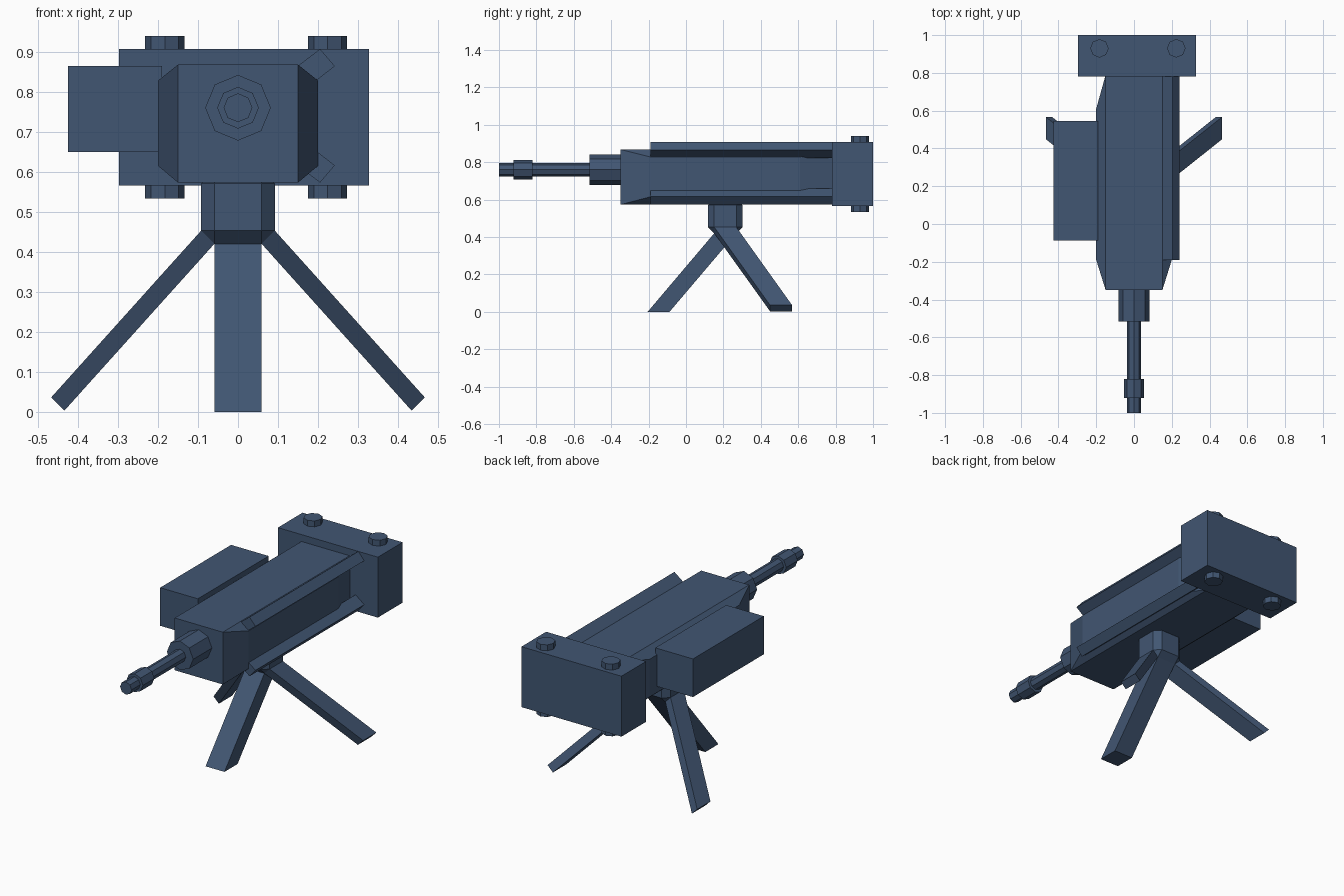
import bpy, bmesh, math
from mathutils import Matrix

if "Cube" in bpy.data.objects:
    bpy.data.objects.remove(bpy.data.objects["Cube"])

paint = bpy.data.materials.new("slate_blue_paint")
paint.diffuse_color = (0.053, 0.093, 0.17, 1)
paint.use_nodes = True
paint.node_tree.nodes["Principled BSDF"].inputs["Base Color"].default_value = paint.diffuse_color


def finish(name, bm):
    bmesh.ops.recalc_face_normals(bm, faces=bm.faces)
    mesh = bpy.data.meshes.new(name)
    bm.to_mesh(mesh)
    bm.free()
    mesh.materials.append(paint)
    ob = bpy.data.objects.new(name, mesh)
    bpy.context.collection.objects.link(ob)
    return ob


def loft(name, rings):
    """Skin a solid through rings holding equal numbers of points."""
    bm = bmesh.new()
    loops = [[bm.verts.new(p) for p in ring] for ring in rings]
    n = len(loops[0])
    for a, b in zip(loops, loops[1:]):
        for i in range(n):
            j = (i + 1) % n
            bm.faces.new((a[i], a[j], b[j], b[i]))
    bm.faces.new(loops[0])
    bm.faces.new(loops[-1])
    return finish(name, bm)


def side_rect(x, y0, y1, z0, z1):
    return [(x, y0, z0), (x, y1, z0), (x, y1, z1), (x, y0, z1)]


def box(name, x0, x1, y0, y1, z0, z1):
    return loft(name, [side_rect(x, y0, y1, z0, z1) for x in (x0, x1)])


def octagon(name, r, length, matrix):
    bm = bmesh.new()
    bmesh.ops.create_cone(bm, cap_ends=True, segments=8, radius1=r, radius2=r,
                          depth=length, matrix=matrix)
    return finish(name, bm)


# Receiver body with tapered side bulges
full = (-0.35, 0.79, 0.573, 0.868)
bulge = (-0.19, 0.61, 0.615, 0.828)
loft("receiver_body", [side_rect(-0.2, *bulge), side_rect(-0.15, *full),
                       side_rect(0.15, *full), side_rect(0.2, *bulge)])

# Rear block and its bolts
box("rear_block", -0.297, 0.327, 0.78, 1.0, 0.566, 0.907)
for side, x in (("left", -0.183), ("right", 0.224)):
    octagon("rear_bolt_" + side, 0.049, 0.407, Matrix.Translation((x, 0.93, 0.7365)))

# Ammunition box on the side
box("ammo_box", -0.425, -0.19, -0.087, 0.545, 0.65, 0.865)

# Barrel, collar and muzzle ring along y
for name, r, y0, y1 in (("barrel", 0.036, -1.0, -0.34),
                        ("barrel_collar", 0.082, -0.517, -0.34),
                        ("muzzle_ring", 0.052, -0.922, -0.82)):
    octagon(name, r, y1 - y0, Matrix.Translation((0, (y0 + y1) / 2, 0.76))
            @ Matrix.Rotation(math.pi / 2, 4, 'X'))

# Tilted side rails, the lower one mirrored
section = [(0.205, 0.907), (0.242, 0.864), (0.188, 0.822), (0.15, 0.865)]
for name, flip in (("upper_side_rail", False), ("lower_side_rail", True)):
    loft(name, [[(x, y, 1.48 - z if flip else z) for x, z in section]
                for y in (-0.19, 0.79)])

# Chamfered mount
bm = bmesh.new()
bmesh.ops.create_cube(bm, size=0.184, matrix=Matrix.Translation((0, 0.21, 0.512)))
bmesh.ops.bevel(bm, geom=bm.edges[:], offset=0.033, segments=1, affect='EDGES')
finish("tripod_mount", bm)

# Front leg grows from the mount's underside
loft("front_leg", [[(-0.059, y0, z), (0.059, y0, z), (0.059, y1, z), (-0.059, y1, z)]
                   for y0, y1, z in ((0.151, 0.269, 0.42), (-0.205, -0.088, 0.0))])

# Rear legs grow from the lower side chamfers
for name, s in (("rear_leg_left", -1), ("rear_leg_right", 1)):
    loft(name, [[(s * (0.059 + dx), 0.151 + dy, 0.42 + dz),
                 (s * (0.092 + dx), 0.151 + dy, 0.453 + dz),
                 (s * (0.092 + dx), 0.269 + dy, 0.453 + dz),
                 (s * (0.059 + dx), 0.269 + dy, 0.42 + dz)]
                for dx, dy, dz in ((0, 0, 0), (0.375, 0.298, -0.417))])
